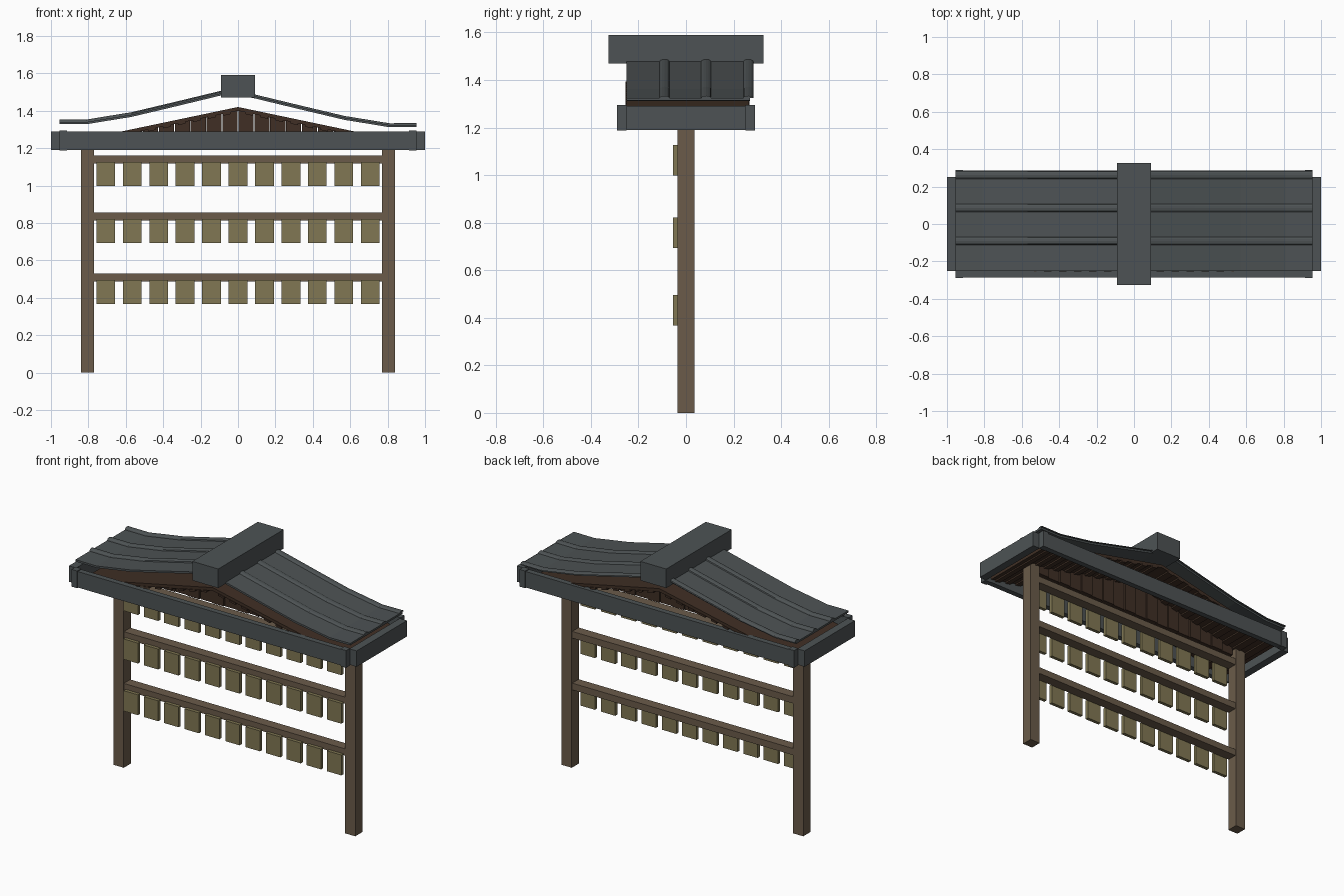
import bpy, bmesh, math
from mathutils import Vector

if "Cube" in bpy.data.objects:
    bpy.data.objects.remove(bpy.data.objects["Cube"])


def material(name, rgb):
    m = bpy.data.materials.new(name)
    m.diffuse_color = (*rgb, 1)
    m.use_nodes = True
    m.node_tree.nodes["Principled BSDF"].inputs["Base Color"].default_value = m.diffuse_color
    return m


GREY = material("slate grey", (0.075, 0.086, 0.089))
WOOD = material("weathered wood", (0.145, 0.105, 0.068))
PLAQUE = material("pale plaque wood", (0.22, 0.187, 0.088))
DARK = material("dark timber", (0.050, 0.028, 0.018))


def make(name, bm, mat):
    bmesh.ops.recalc_face_normals(bm, faces=bm.faces)
    me = bpy.data.meshes.new(name)
    bm.to_mesh(me)
    bm.free()
    me.materials.append(mat)
    ob = bpy.data.objects.new(name, me)
    bpy.context.collection.objects.link(ob)
    return ob


def add_box(bm, x0, x1, y0, y1, z0, z1):
    vs = bmesh.ops.create_cube(bm, size=1)["verts"]
    for v in vs:
        v.co = Vector(((x0 + x1) / 2 + v.co.x * (x1 - x0),
                       (y0 + y1) / 2 + v.co.y * (y1 - y0),
                       (z0 + z1) / 2 + v.co.z * (z1 - z0)))


def box(name, mat, *dims):
    bm = bmesh.new()
    add_box(bm, *dims)
    return make(name, bm, mat)


def add_prism(bm, outline, y0, y1):
    """Extrude an outline in the xz plane along y."""
    f = bm.faces.new([bm.verts.new((x, y0, z)) for x, z in outline])
    r = bmesh.ops.extrude_face_region(bm, geom=[f])
    for v in r["geom"]:
        if isinstance(v, bmesh.types.BMVert):
            v.co.y = y1


def add_rib(bm, path, y, width, height, sides=6):
    """Half-round rib swept along an xz path."""
    rings = []
    for x, z in path:
        rings.append([bm.verts.new((x, y + width / 2 * math.cos(math.pi * i / sides),
                                    z + height * math.sin(math.pi * i / sides)))
                      for i in range(sides + 1)])
    for a, b in zip(rings, rings[1:]):
        for i in range(sides + 1):
            j = (i + 1) % (sides + 1)
            bm.faces.new((a[i], a[j], b[j], b[i]))
    bm.faces.new(rings[0])
    bm.faces.new(rings[-1])


# posts
for side, s in (("left", -1), ("right", 1)):
    x0, x1 = sorted((0.77 * s, 0.84 * s))
    box(side + "_post", WOOD, x0, x1, -0.035, 0.035, 0, 1.25)

# rails with hanging plaques
for row, top in enumerate((1.16, 0.855, 0.53), 1):
    box(f"rail_{row}", WOOD, -0.775, 0.775, -0.034, 0.03, top - 0.042, top)
    bm = bmesh.new()
    for i in range(11):
        x = (i - 5) * 0.1415
        add_box(bm, x - 0.05, x + 0.05, -0.055, -0.034, top - 0.162, top - 0.034)
    make(f"plaques_{row}", bm, PLAQUE)

# eave frame
for name, y0, y1 in (("front_fascia", -0.285, -0.25), ("back_fascia", 0.25, 0.285)):
    box(name, GREY, -0.955, 0.955, y0, y1, 1.19, 1.29)
for name, s in (("left_end_board", -1), ("right_end_board", 1)):
    x0, x1 = sorted((0.95 * s, 1.0 * s))
    box(name, GREY, x0, x1, -0.25, 0.25, 1.19, 1.29)
# corner caps on the fascia
bm = bmesh.new()
for s in (-1, 1):
    for t in (-1, 1):
        x0, x1 = sorted((0.915 * s, 0.955 * s))
        y0, y1 = sorted((0.25 * t, 0.29 * t))
        add_box(bm, x0, x1, y0, y1, 1.187, 1.295)
make("corner_caps", bm, GREY)

# sloping plank ceiling with battens beneath
SLOPE = 0.21
for side, s in (("left", -1), ("right", 1)):
    bm = bmesh.new()
    add_prism(bm, [(0, 1.42), (0.91 * s, 1.42 - 0.91 * SLOPE),
                   (0.91 * s, 1.40 - 0.91 * SLOPE), (0, 1.40)], -0.25, 0.265)
    for i in range(11):
        x = 0.04 + i * 0.08
        z = 1.402 - x * SLOPE
        add_prism(bm, [(x * s, z), ((x + 0.04) * s, z - 0.04 * SLOPE),
                       ((x + 0.04) * s, z - 0.04 * SLOPE - 0.012), (x * s, z - 0.012)],
                  -0.255, 0.268)
    make(side + "_ceiling", bm, DARK)

# planked gable wall between the posts
bm = bmesh.new()
for i in range(-9, 9):
    x0, x1 = i * 0.085 + 0.002, (i + 1) * 0.085 - 0.002
    y = 0.012 if i % 2 else 0.018
    add_prism(bm, [(x0, 1.19), (x1, 1.19), (x1, 1.405 - abs(x1) * SLOPE),
                   (x0, 1.405 - abs(x0) * SLOPE)], -y, y)
make("gable_wall", bm, DARK)

# curved roof sheets with ribs
CURVE = [(0.0, 1.496), (0.09, 1.478), (0.33, 1.42), (0.57, 1.363),
         (0.70, 1.342), (0.81, 1.324), (0.955, 1.325)]
for side, s, lift in (("left", -1, 0.016), ("right", 1, 0)):
    path = [(x * s, z + lift) for x, z in CURVE]
    bm = bmesh.new()
    add_prism(bm, path + [(x, z - 0.012) for x, z in reversed(path)], -0.25, 0.27)
    make(side + "_roof_sheet", bm, GREY)
    bm = bmesh.new()
    for y in (-0.09, 0.085, 0.262):
        add_rib(bm, path, y, 0.042, 0.013 if s < 0 else 0.009)
    make(side + "_roof_ribs", bm, GREY)

# ridge cap
box("ridge_cap", GREY, -0.09, 0.09, -0.325, 0.325, 1.47, 1.59)
